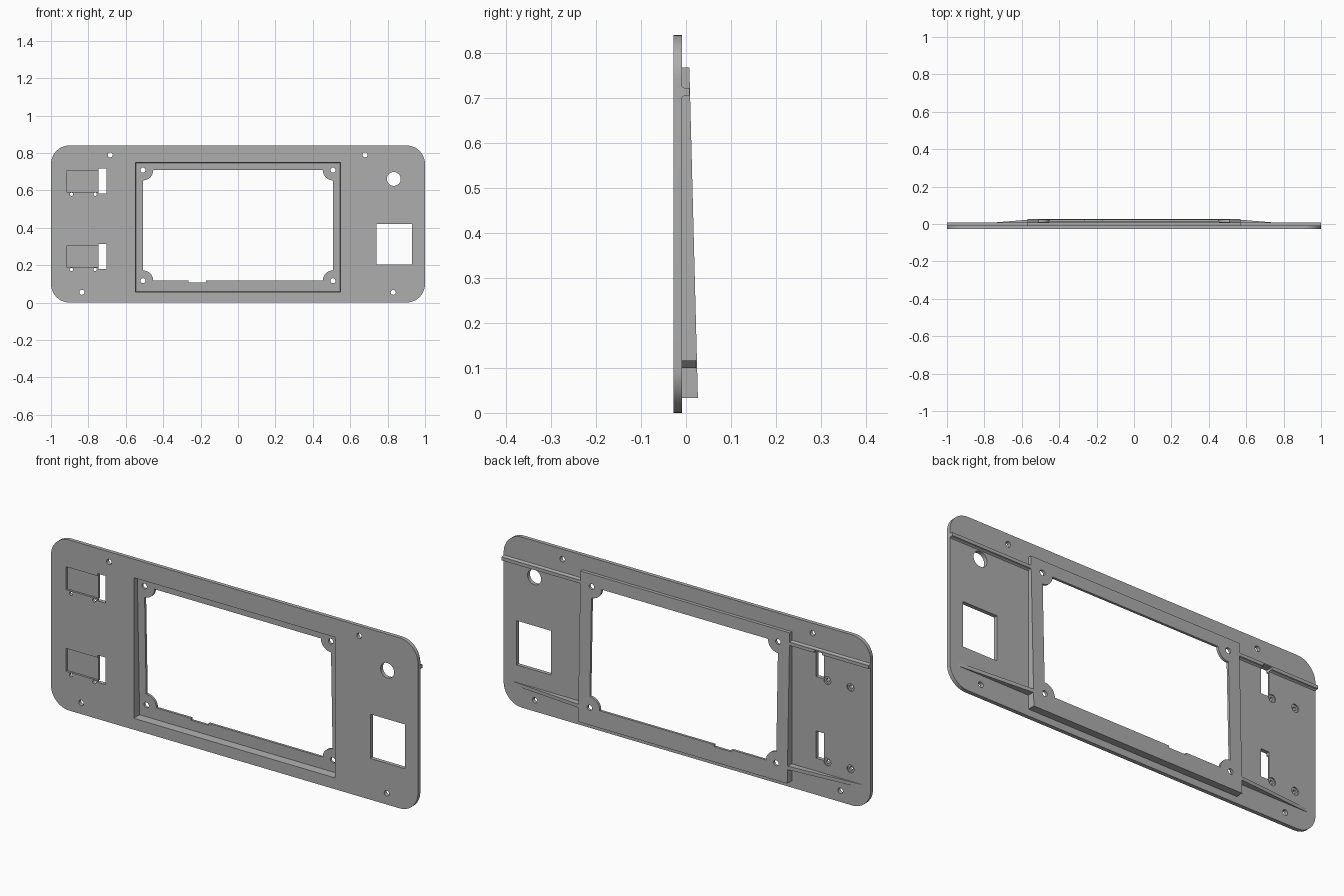
import bpy, bmesh, math
from mathutils import Matrix, Vector

if "Cube" in bpy.data.objects:
    bpy.data.objects.remove(bpy.data.objects["Cube"], do_unlink=True)

grey = bpy.data.materials.new("plain grey")
grey.use_nodes = True
COLOUR = (0.42, 0.42, 0.42, 1)
grey.diffuse_color = COLOUR
grey.node_tree.nodes["Principled BSDF"].inputs["Base Color"].default_value = COLOUR

FRONT, BACK, OUT = -0.028, -0.009, 0.1   # plate faces, and cutter overshoot


def finish(name, bm):
    bmesh.ops.recalc_face_normals(bm, faces=bm.faces)
    mesh = bpy.data.meshes.new(name)
    bm.to_mesh(mesh)
    bm.free()
    mesh.materials.append(grey)
    obj = bpy.data.objects.new(name, mesh)
    bpy.context.collection.objects.link(obj)
    return obj


def block(name, xs, ys, zs, shape=None):
    """Box between the given limits; shape may move each corner."""
    bm = bmesh.new()
    bmesh.ops.create_cube(bm, size=1)
    for v in bm.verts:
        v.co = Vector([lim[int(c > 0)] for lim, c in zip((xs, ys, zs), v.co)])
    if shape:
        for v in bm.verts:
            shape(v.co)
    return finish(name, bm)


def rod(name, x, z, r, ys=(-OUT, OUT), sides=32):
    """Cylinder running front to back."""
    bm = bmesh.new()
    bmesh.ops.create_cone(bm, cap_ends=True, segments=sides, radius1=r, radius2=r,
                          depth=ys[1] - ys[0],
                          matrix=Matrix.Translation((x, sum(ys) / 2, z))
                          @ Matrix.Rotation(math.pi / 2, 4, "X"))
    return finish(name, bm)


def combine(target, tool, operation):
    mod = target.modifiers.new("join", "BOOLEAN")
    mod.operation, mod.object, mod.solver = operation, tool, "EXACT"
    bpy.context.view_layer.update()
    deps = bpy.context.evaluated_depsgraph_get()
    mesh = bpy.data.meshes.new_from_object(target.evaluated_get(deps))
    target.modifiers.clear()
    target.data = mesh
    bpy.data.objects.remove(tool, do_unlink=True)


def slope(z):
    """Depth of the tilted rear face of the display frame."""
    return 0.0075 + (0.768 - z) * 0.0258


# Rounded base plate
bm = bmesh.new()
ring = []
for cx, cz, start in ((1, 1, 0), (-1, 1, 90), (-1, 0, 180), (1, 0, 270)):
    for i in range(13):
        a = math.radians(start + i * 7.5)
        ring.append(bm.verts.new((cx * 0.9 + 0.1 * math.cos(a), FRONT,
                                  (0.74 if cz else 0.1) + 0.1 * math.sin(a))))
face = bm.faces.new(ring)
side = bmesh.ops.extrude_face_region(bm, geom=[face])["geom"]
bmesh.ops.translate(bm, vec=(0, BACK - FRONT, 0),
                    verts=[g for g in side if isinstance(g, bmesh.types.BMVert)])
panel = finish("panel", bm)


# Display frame with a tilted rear face
def tilt(co):
    if co.y > 0:
        co.y = slope(co.z)


combine(panel, block("frame", (-0.57, 0.57), (-0.02, 0.02), (0.033, 0.768), tilt), "UNION")

# Stiffening ribs on both sides of the frame
for s in (-1, 1):
    def taper(co):
        if co.y > 0:
            co.y = 0.0235 if abs(co.x) < 0.6 else -0.0085

    def foot(co):
        if co.y > BACK:
            co.z += 0.006 if co.z < 0.71 else -0.006

    xs = sorted((s * 0.56, s))
    combine(panel, block("upper_rib", xs, (-0.02, 0.008), (0.706, 0.722)), "UNION")
    combine(panel, block("rib_foot", xs, (-0.012, -0.003), (0.7, 0.728), foot), "UNION")
    combine(panel, block("lower_rib", sorted((s * 0.56, s * 0.95)), (-0.02, 0.02),
                         (0.1, 0.117), taper), "UNION")


# Front pocket of the display, with slightly drafted walls
def draft(co):
    if co.y > -0.05:
        co.x *= 0.987
        co.z += 0.006 if co.z < 0.4 else -0.006
        co.y = slope(co.z) - 0.012


combine(panel, block("pocket", (-0.553, 0.553), (-OUT, 0), (0.052, 0.753), draft), "DIFFERENCE")

# Display opening that leaves a rounded tab at each corner
corners = [(x, z) for x in (-0.508, 0.508) for z in (0.117, 0.708)]
opening = block("opening", (-0.508, 0.508), (-OUT, OUT), (0.117, 0.708))
for x, z in corners:
    combine(opening, rod("tab", x, z, 0.055, (-0.2, 0.2)), "DIFFERENCE")
combine(panel, opening, "DIFFERENCE")
combine(panel, block("cable_notch", (-0.265, -0.17), (-OUT, OUT), (0.107, 0.13)), "DIFFERENCE")

# Screw holes and round button hole
for x, z in corners + [(-0.683, 0.79), (0.68, 0.79), (-0.835, 0.055), (0.83, 0.055)]:
    combine(panel, rod("screw_hole", x, z, 0.0135, sides=24), "DIFFERENCE")
combine(panel, rod("button_hole", 0.833, 0.661, 0.037, sides=48), "DIFFERENCE")

# Square socket window
combine(panel, block("socket_window", (0.741, 0.929), (-OUT, OUT), (0.203, 0.421)), "DIFFERENCE")

# Two switch stations: shallow recess, through slot, small counterbored holes
for z in (0.18, 0.582):
    combine(panel, block("recess", (-0.917, -0.74), (-OUT, -0.018), (z + 0.009, z + 0.122)),
            "DIFFERENCE")
    combine(panel, block("slot", (-0.747, -0.702), (-OUT, OUT), (z, z + 0.134)), "DIFFERENCE")
    for x in (-0.89, -0.764):
        combine(panel, rod("small_hole", x, z - 0.003, 0.009, sides=20), "DIFFERENCE")
        combine(panel, rod("counterbore", x, z - 0.003, 0.019, (-0.015, OUT), 24), "DIFFERENCE")

# Smooth the curved walls, keep edges sharp
for obj in bpy.context.selected_objects:
    obj.select_set(False)
panel.select_set(True)
bpy.context.view_layer.objects.active = panel
bpy.ops.object.shade_smooth_by_angle(angle=math.radians(30))
